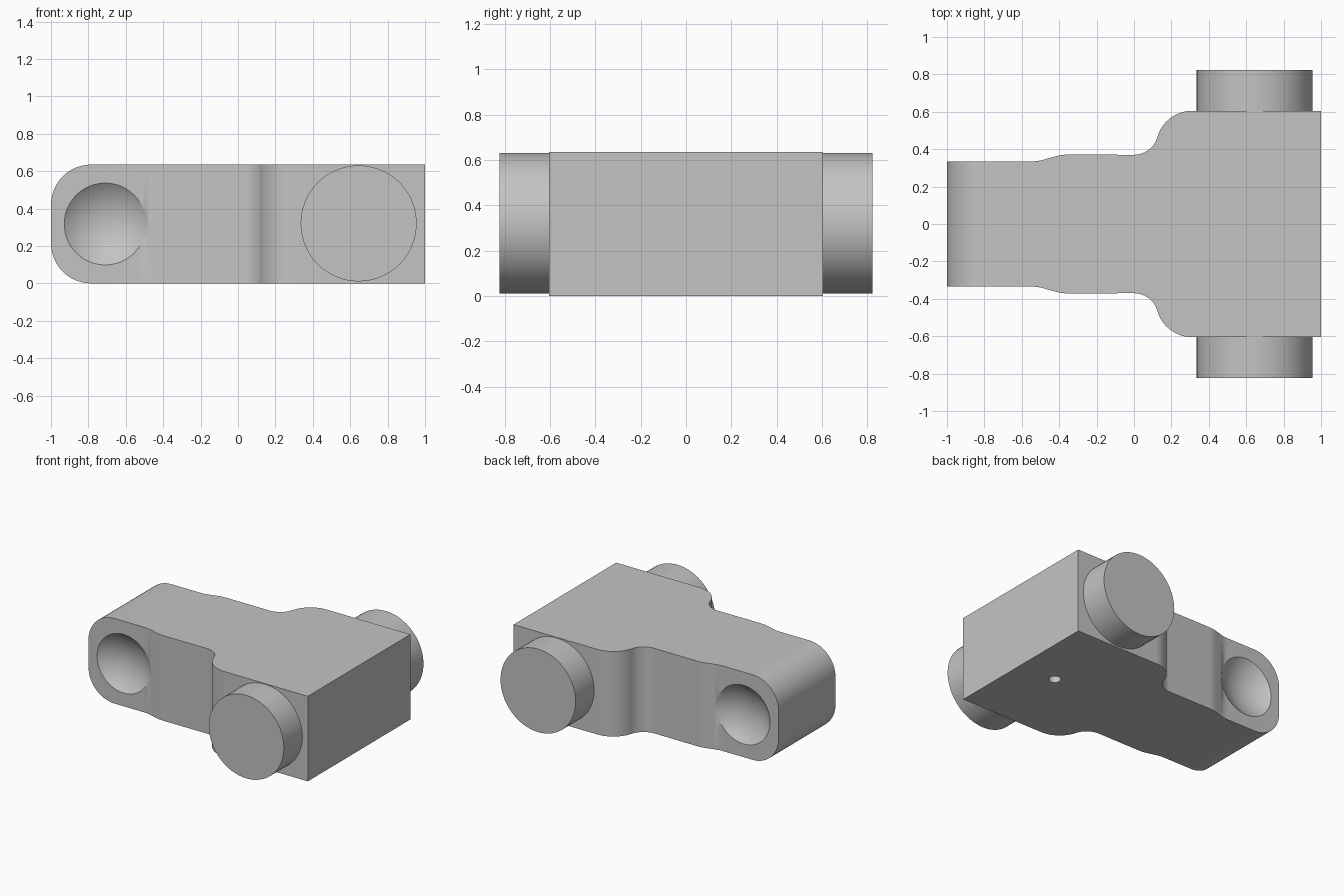
import bpy, bmesh
from math import sin, cos, radians, pi

cube = bpy.data.objects.get("Cube")
if cube:
    bpy.data.objects.remove(cube, do_unlink=True)

grey = bpy.data.materials.new("plain grey")
grey.use_nodes = True
grey.diffuse_color = (0.55, 0.55, 0.55, 1)
grey.node_tree.nodes["Principled BSDF"].inputs["Base Color"].default_value = (0.55, 0.55, 0.55, 1)

HEIGHT = 0.635
MID = HEIGHT / 2


def arc(cx, cy, r, start, end, steps):
    angles = [radians(start + (end - start) * i / steps) for i in range(steps + 1)]
    return [(cx + r * cos(a), cy + r * sin(a)) for a in angles]


def smooth(obj):
    bpy.ops.object.select_all(action="DESELECT")
    obj.select_set(True)
    bpy.context.view_layer.objects.active = obj
    bpy.ops.object.shade_smooth_by_angle(angle=radians(30))


def cylinder(name, radius, depth, location, rotation=(0, 0, 0), sides=64):
    bpy.ops.mesh.primitive_cylinder_add(vertices=sides, radius=radius, depth=depth,
                                        location=location, rotation=rotation)
    obj = bpy.context.object
    obj.name = name
    obj.data.materials.append(grey)
    return obj


# Body outline: narrow arm, small step, then a fillet and shoulder to the wide block
step = []
for i in range(9):
    t = i / 8
    step.append((-0.54 + 0.18 * t, 0.335 + 0.036 * t * t * (3 - 2 * t)))
half = [(-1, 0.335)] + step
half += arc(0, 0.5, 0.13, -90, -15.7, 12)
half += arc(0.31, 0.413, 0.192, 164.3, 90, 16)[1:]
half += [(1, 0.605)]
outline = [(x, -y) for x, y in half] + half[::-1]

bm = bmesh.new()
base = bm.faces.new([bm.verts.new((x, y, 0)) for x, y in outline])
top = bmesh.ops.extrude_face_region(bm, geom=[base])["geom"]
bmesh.ops.translate(bm, vec=(0, 0, HEIGHT),
                    verts=[v for v in top if isinstance(v, bmesh.types.BMVert)])
bmesh.ops.recalc_face_normals(bm, faces=bm.faces)

# Rounded end of the arm
ends = [e for e in bm.edges
        if all(v.co.x < -0.99 for v in e.verts)
        and abs(e.verts[0].co.z - e.verts[1].co.z) < 0.01]
bmesh.ops.bevel(bm, geom=ends, offset=0.215, offset_type="OFFSET",
                segments=16, profile=0.5, affect="EDGES")
bmesh.ops.recalc_face_normals(bm, faces=bm.faces)
mesh = bpy.data.meshes.new("body")
bm.to_mesh(mesh)
bm.free()
body = bpy.data.objects.new("body", mesh)
bpy.context.collection.objects.link(body)
mesh.materials.append(grey)

# Round dimples on both sides of the arm, and a small hole underneath
cutters = []
for side in (-1, 1):
    bpy.ops.mesh.primitive_uv_sphere_add(segments=64, ring_count=48, radius=0.34,
                                         location=(-0.71, side * 0.595, MID),
                                         rotation=(pi / 2, 0, 0))
    bpy.context.object.data.materials.append(grey)
    cutters.append(bpy.context.object)
cutters.append(cylinder("hole_cutter", 0.042, 0.4, (0.7, 0, 0), sides=32))

for cutter in cutters:
    cutter.hide_render = True
    cut = body.modifiers.new("cut", "BOOLEAN")
    cut.operation = "DIFFERENCE"
    cut.solver = "EXACT"
    cut.object = cutter
    bpy.context.view_layer.objects.active = body
    bpy.ops.object.modifier_apply(modifier=cut.name)
    bpy.data.objects.remove(cutter, do_unlink=True)
smooth(body)

# Round pins on either side of the block
for name, side in (("front_pin", -1), ("back_pin", 1)):
    smooth(cylinder(name, 0.31, 0.27, (0.645, side * 0.688, MID + 0.003), (pi / 2, 0, 0)))
